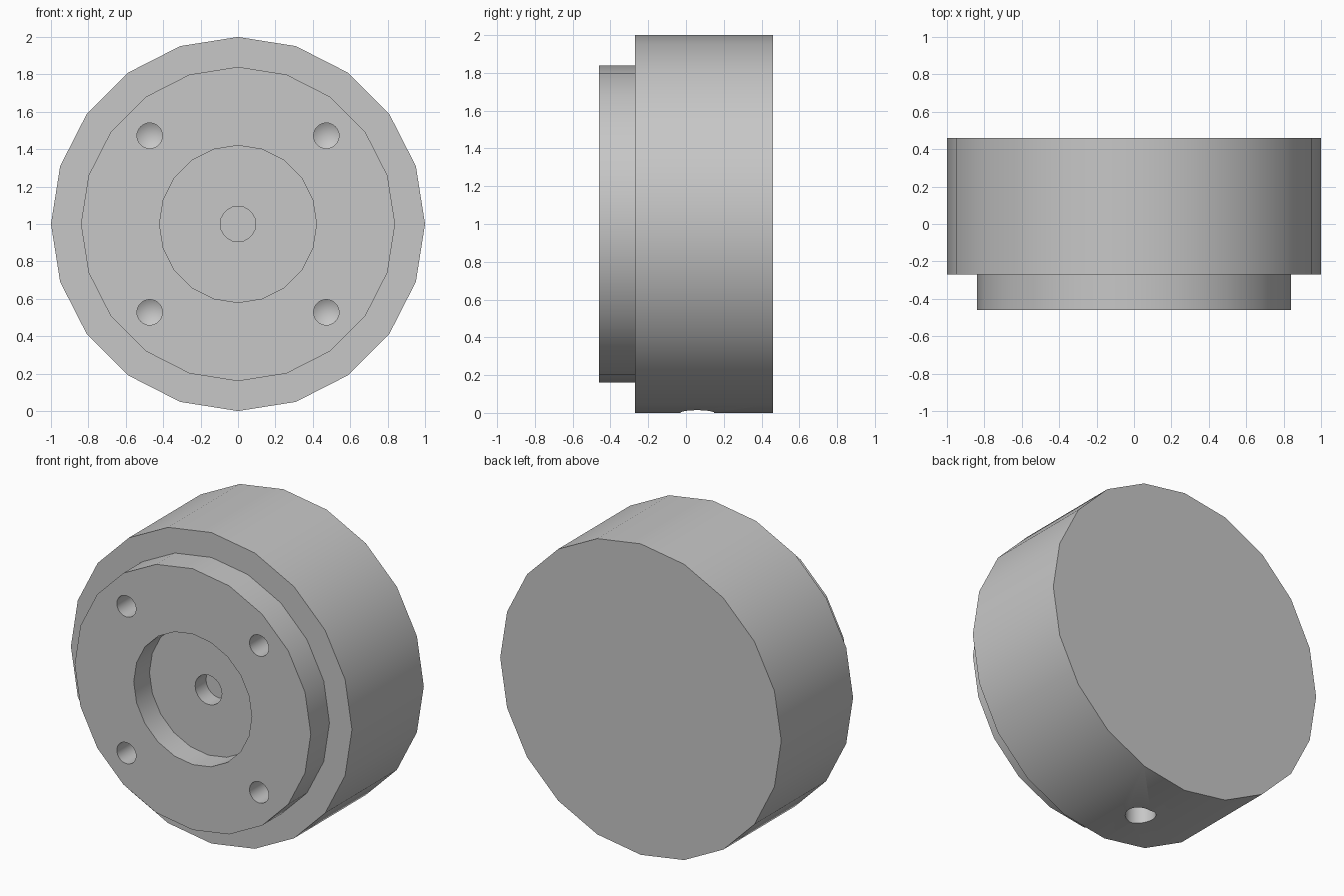
import bpy, bmesh, math
from mathutils import Matrix, Vector

cube = bpy.data.objects.get("Cube")
if cube:
    bpy.data.objects.remove(cube, do_unlink=True)

grey = bpy.data.materials.new("plain grey")
grey.use_nodes = True
grey.diffuse_color = (0.57, 0.57, 0.57, 1)
grey.node_tree.nodes["Principled BSDF"].inputs["Base Color"].default_value = (0.57, 0.57, 0.57, 1)


def lathe(name, profile, sides):
    """Turn a (radius, y) profile, with both ends on the axis, about the y axis."""
    bm = bmesh.new()
    verts = [bm.verts.new((r, y, 0)) for r, y in profile]
    edges = [bm.edges.new(pair) for pair in zip(verts, verts[1:])]
    bmesh.ops.spin(bm, geom=verts + edges, cent=(0, 0, 0), axis=(0, 1, 0),
                   angle=math.tau, steps=sides, use_merge=True)
    bmesh.ops.remove_doubles(bm, verts=bm.verts, dist=0.0001)
    # Merge each flat cap into one face
    bmesh.ops.dissolve_limit(bm, angle_limit=0.01, verts=bm.verts, edges=bm.edges)
    bmesh.ops.recalc_face_normals(bm, faces=bm.faces)
    mesh = bpy.data.meshes.new(name)
    bm.to_mesh(mesh)
    bm.free()
    mesh.materials.append(grey)
    obj = bpy.data.objects.new(name, mesh)
    bpy.context.collection.objects.link(obj)
    return obj


def drill(target, place, radius, depth):
    """Cut a blind hole with a conical end, entering along local +y."""
    tip = radius * 0.6
    bit = lathe("drill_cutter", [(0, -0.2), (radius, -0.2), (radius, depth),
                                 (0, depth + tip)], 32)
    bit.matrix_world = place
    bit.hide_render = True
    cut = target.modifiers.new("hole", "BOOLEAN")
    cut.operation = "DIFFERENCE"
    cut.solver = "EXACT"
    cut.object = bit
    bpy.context.view_layer.objects.active = target
    bpy.ops.object.modifier_apply(modifier=cut.name)
    bpy.data.objects.remove(bit, do_unlink=True)


# Round body with front flange, stepped recess and centre bore
body = lathe("round_body", [(0, 0.46), (1, 0.46), (1, -0.27), (0.84, -0.27),
                            (0.84, -0.46), (0.42, -0.46), (0.42, -0.30),
                            (0.095, -0.30), (0.095, -0.19), (0, -0.19)], 20)
body.data.transform(Matrix.Translation((0, 0, 1)))

# Four mounting holes in the front flange
for sx in (-1, 1):
    for sz in (-1, 1):
        spot = Vector((sx * 0.472, -0.46, 1 + sz * 0.472))
        drill(body, Matrix.Translation(spot), 0.068, 0.27)

# Side hole entering from underneath
upward = Matrix.Rotation(math.pi / 2, 4, "X")
drill(body, Matrix.Translation((0, 0.06, 0)) @ upward, 0.09, 0.32)

# Smooth turned walls with crisp rims
bpy.ops.object.select_all(action="DESELECT")
body.select_set(True)
bpy.context.view_layer.objects.active = body
bpy.ops.object.shade_smooth_by_angle(angle=math.radians(28))
